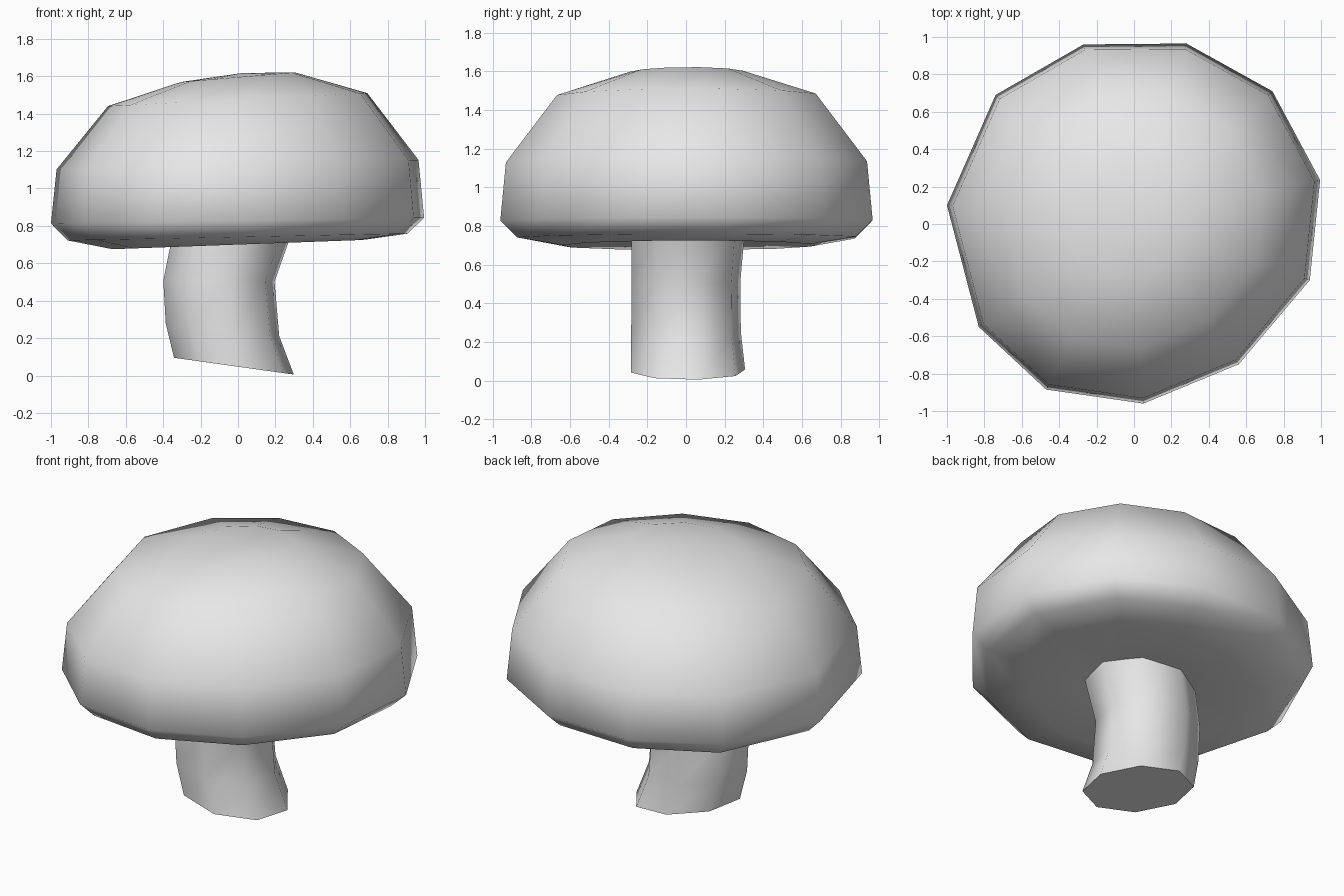
import bpy
import bmesh
import math

cube = bpy.data.objects.get("Cube")
if cube:
    bpy.data.objects.remove(cube, do_unlink=True)

# Single plain grey
grey = bpy.data.materials.new("light_grey")
grey.use_nodes = True
colour = (0.8, 0.8, 0.8, 1)
grey.diffuse_color = colour
grey.node_tree.nodes["Principled BSDF"].inputs["Base Color"].default_value = colour


def loft(name, rings, start=None, end=None, angle=180):
    """Skin a list of point rings; ends close with a pole point or an n-gon."""
    bm = bmesh.new()
    loops = [[bm.verts.new(p) for p in ring] for ring in rings]
    n = len(loops[0])
    for low, high in zip(loops, loops[1:]):
        for i in range(n):
            j = (i + 1) % n
            bm.faces.new((low[i], low[j], high[j], high[i]))
    for loop, pole in ((loops[0], start), (loops[-1], end)):
        if pole:
            tip = bm.verts.new(pole)
            for i in range(n):
                bm.faces.new((loop[i], loop[(i + 1) % n], tip))
        else:
            bm.faces.new(loop)
    bmesh.ops.recalc_face_normals(bm, faces=bm.faces)
    mesh = bpy.data.meshes.new(name)
    bm.to_mesh(mesh)
    bm.free()
    mesh.materials.append(grey)
    obj = bpy.data.objects.new(name, mesh)
    bpy.context.collection.objects.link(obj)
    bpy.ops.object.select_all(action="DESELECT")
    obj.select_set(True)
    bpy.context.view_layer.objects.active = obj
    bpy.ops.object.shade_smooth_by_angle(angle=math.radians(angle))
    return obj


# Cap: uneven eleven-sided outline, scaled up a slightly tilted profile
outline = [(0.28, 0.965), (-0.27, 0.96), (-0.74, 0.69), (-1.0, 0.10),
           (-0.83, -0.55), (-0.47, -0.885), (0.05, -0.96), (0.56, -0.75),
           (0.94, -0.30), (0.995, 0.235), (0.74, 0.71)]
# (scale, height, slope along x)
cap_profile = [(0.34, 0.73, 0.04), (0.67, 0.70, 0.037), (0.91, 0.74, 0.02),
               (1.0, 0.828, 0.015), (0.97, 1.127, 0.026),
               (0.695, 1.475, 0.05), (0.305, 1.595, 0.085)]
cap_rings = [[(x * s, y * s, z + slope * x * s) for x, y in outline]
             for s, z, slope in cap_profile]
loft("mushroom_cap", cap_rings, (0, 0, 0.75), (0.02, 0, 1.617))

# Stem: bent eight-sided tube with a slanted foot
# (centre x, centre y, height, radius x, radius y, slope along x)
stem_profile = [(-0.022, 0.01, 0.05, 0.325, 0.30, -0.14),
                (-0.083, 0.0, 0.245, 0.308, 0.288, -0.11),
                (-0.102, 0.0, 0.505, 0.302, 0.285, -0.01),
                (-0.03, 0.01, 0.76, 0.325, 0.297, 0.03)]
angles = [math.radians(10 + 45 * i) for i in range(8)]
stem_rings = [[(cx + rx * math.cos(a), cy + ry * math.sin(a),
                z + slope * rx * math.cos(a)) for a in angles]
              for cx, cy, z, rx, ry, slope in stem_profile]
loft("mushroom_stem", stem_rings, angle=60)
